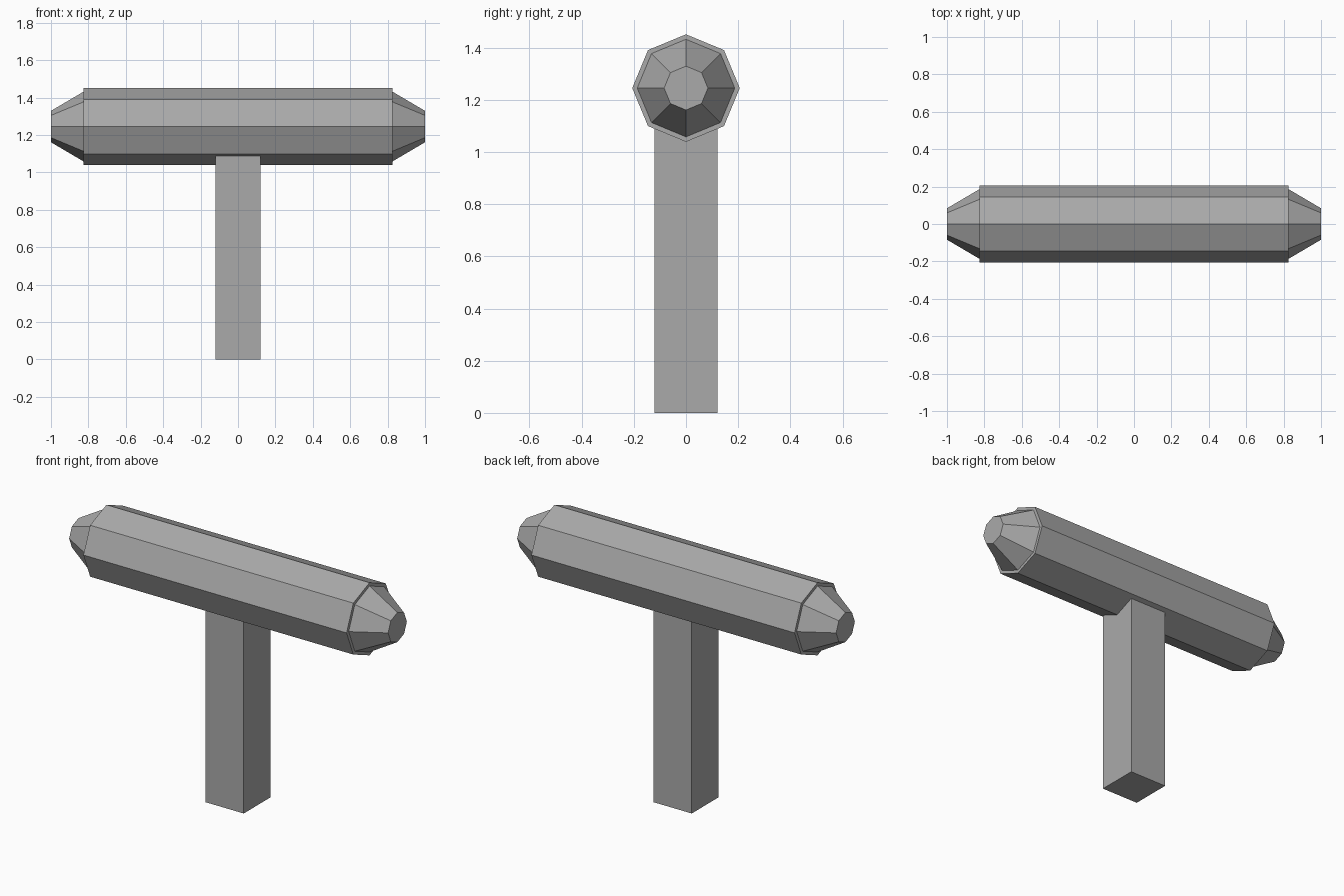
import bpy, bmesh, math

cube = bpy.data.objects.get("Cube")
if cube:
    bpy.data.objects.remove(cube, do_unlink=True)

SIDES = 8
AXIS_Z = 1.245

# Plain grey for every part
grey = bpy.data.materials.new("grey")
grey.use_nodes = True
colour = (0.4, 0.4, 0.4, 1)
grey.diffuse_color = colour
grey.node_tree.nodes["Principled BSDF"].inputs["Base Color"].default_value = colour


def add_object(name, bm):
    bmesh.ops.recalc_face_normals(bm, faces=bm.faces)
    mesh = bpy.data.meshes.new(name)
    bm.to_mesh(mesh)
    bm.free()
    mesh.materials.append(grey)
    obj = bpy.data.objects.new(name, mesh)
    bpy.context.collection.objects.link(obj)
    return obj


def barrel(name, profile):
    """Octagonal solid along x from (x, radius) pairs, one corner pointing up."""
    bm = bmesh.new()
    rings = []
    for x, r in profile:
        angles = [math.tau * i / SIDES for i in range(SIDES)]
        rings.append([bm.verts.new((x, r * math.sin(a), AXIS_Z + r * math.cos(a)))
                      for a in angles])
    for a, b in zip(rings, rings[1:]):
        for i in range(SIDES):
            j = (i + 1) % SIDES
            bm.faces.new((a[i], a[j], b[j], b[i]))
    bm.faces.new(rings[0])
    bm.faces.new(rings[-1])
    return add_object(name, bm)


# Crossbar with a small step and tapered ends
half = [(0.825, 0.206), (0.825, 0.187), (1.0, 0.084)]
barrel("crossbar", [(-x, r) for x, r in reversed(half)] + half)

# Square post, running up into the crossbar
bm = bmesh.new()
bmesh.ops.create_cube(bm, size=1)
height = 1.11
bmesh.ops.scale(bm, vec=(0.24, 0.24, height), verts=bm.verts)
bmesh.ops.translate(bm, vec=(0, 0, height / 2), verts=bm.verts)
add_object("post", bm)
